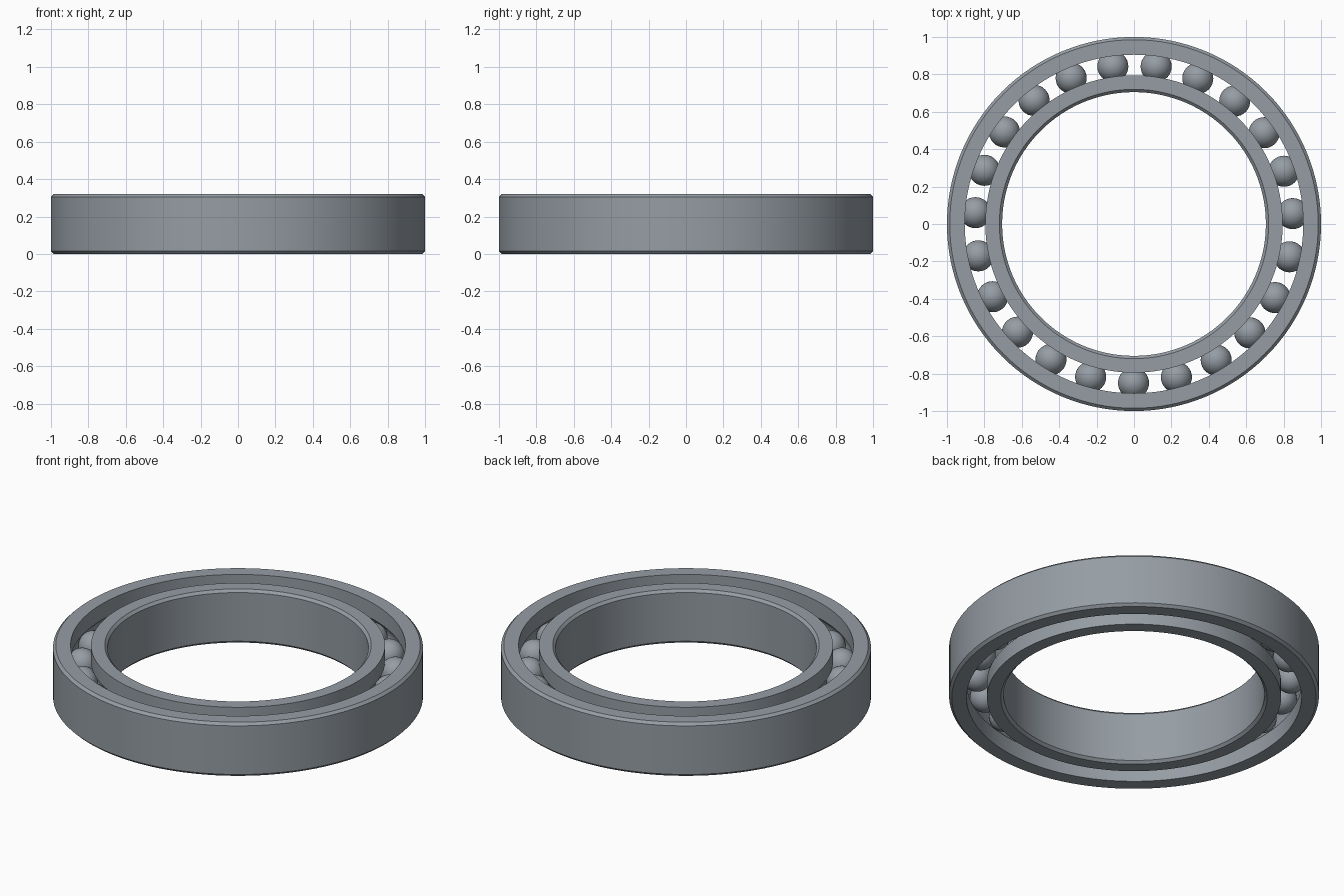
import bpy, bmesh
from math import radians, sin, cos, acos, pi

default = bpy.data.objects.get("Cube")
if default:
    bpy.data.objects.remove(default, do_unlink=True)

HEIGHT = 0.32
MID = HEIGHT / 2
CHAMFER = 0.015
PITCH_R = 0.85      # radius of the circle the balls run on
BALL_R = 0.083
GROOVE_R = 0.085
BALLS = 23
SEGMENTS = 128

# Steel material
steel = bpy.data.materials.new("steel grey")
steel.use_nodes = True
colour = (0.30, 0.335, 0.37, 1)
steel.diffuse_color = colour
steel.node_tree.nodes["Principled BSDF"].inputs["Base Color"].default_value = colour


def finish(name, bm):
    """Turn a bmesh into a steel object with smooth shading and sharp edges."""
    mesh = bpy.data.meshes.new(name)
    bm.to_mesh(mesh)
    bm.free()
    mesh.materials.append(steel)
    obj = bpy.data.objects.new(name, mesh)
    bpy.context.collection.objects.link(obj)
    bpy.ops.object.select_all(action='DESELECT')
    obj.select_set(True)
    bpy.context.view_layer.objects.active = obj
    bpy.ops.object.shade_smooth_by_angle(angle=radians(30))
    return obj


def ring(name, plain_r, race_r):
    """Race ring: chamfered plain wall at plain_r, ball groove in the wall at race_r."""
    side = 1 if race_r > PITCH_R else -1
    edge = plain_r - side * CHAMFER
    half = acos(abs(race_r - PITCH_R) / GROOVE_R)
    steps = 10
    groove = [half * (2 * i / steps - 1) for i in range(steps + 1)]
    profile = [(race_r, 0)]
    profile += [(PITCH_R + side * GROOVE_R * cos(a), MID + GROOVE_R * sin(a)) for a in groove]
    profile += [(race_r, HEIGHT), (edge, HEIGHT), (plain_r, HEIGHT - CHAMFER),
                (plain_r, CHAMFER), (edge, 0)]
    bm = bmesh.new()
    loops = []
    for s in range(SEGMENTS):
        t = 2 * pi * s / SEGMENTS
        loops.append([bm.verts.new((r * cos(t), r * sin(t), z)) for r, z in profile])
    n = len(profile)
    for s in range(SEGMENTS):
        a, b = loops[s], loops[(s + 1) % SEGMENTS]
        for i in range(n):
            j = (i + 1) % n
            bm.faces.new((a[i], b[i], b[j], a[j]))
    bmesh.ops.recalc_face_normals(bm, faces=bm.faces)
    return finish(name, bm)


# Outer and inner rings
ring("outer_ring", 1.0, 0.905)
ring("inner_ring", 0.705, 0.795)

# Balls, all sharing one mesh
bm = bmesh.new()
bmesh.ops.create_uvsphere(bm, u_segments=32, v_segments=20, radius=BALL_R)
first = finish("ball_1", bm)
for k in range(BALLS):
    ball = first
    if k:
        ball = bpy.data.objects.new(f"ball_{k + 1}", first.data)
        bpy.context.collection.objects.link(ball)
    t = radians(82) - 2 * pi * k / BALLS
    ball.location = (PITCH_R * cos(t), PITCH_R * sin(t), MID)
